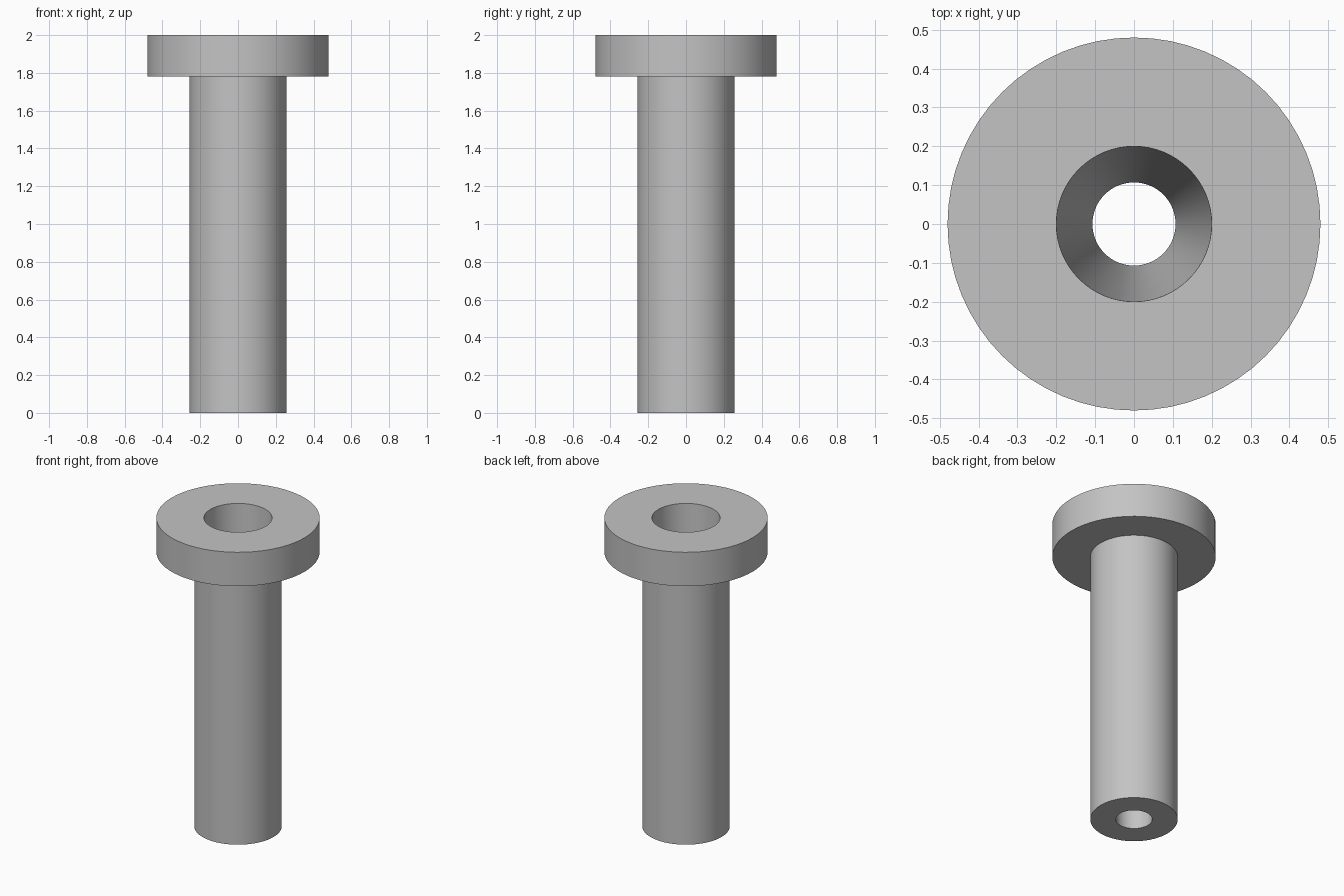
import bpy
import bmesh
import math

cube = bpy.data.objects.get("Cube")
if cube:
    bpy.data.objects.remove(cube, do_unlink=True)

SEGMENTS = 64

# Plain steel grey
grey = bpy.data.materials.new("steel_grey")
grey.use_nodes = True
colour = (0.55, 0.55, 0.55, 1)
grey.diffuse_color = colour
grey.node_tree.nodes["Principled BSDF"].inputs["Base Color"].default_value = colour


def lathe(name, profile):
    """Revolve a closed (radius, height) profile around the z axis."""
    bm = bmesh.new()
    rings = []
    for r, z in profile:
        rings.append([bm.verts.new((r * math.cos(a), r * math.sin(a), z))
                      for a in (math.tau * i / SEGMENTS for i in range(SEGMENTS))])
    for lower, upper in zip(rings, rings[1:] + rings[:1]):
        for i in range(SEGMENTS):
            j = (i + 1) % SEGMENTS
            bm.faces.new((lower[i], lower[j], upper[j], upper[i]))
    bmesh.ops.recalc_face_normals(bm, faces=bm.faces)
    mesh = bpy.data.meshes.new(name)
    bm.to_mesh(mesh)
    bm.free()
    mesh.materials.append(grey)
    obj = bpy.data.objects.new(name, mesh)
    bpy.context.collection.objects.link(obj)
    bpy.ops.object.select_all(action="DESELECT")
    obj.select_set(True)
    bpy.context.view_layer.objects.active = obj
    bpy.ops.object.shade_smooth_by_angle(angle=math.radians(30))
    return obj


# Flanged sleeve: round shank, wide head and a tapered bore right through
lathe("flanged_sleeve", [
    (0.107, 0), (0.257, 0),        # foot
    (0.257, 1.78), (0.48, 1.78),   # shank and head underside
    (0.48, 2), (0.2, 2),           # head rim and top
])
